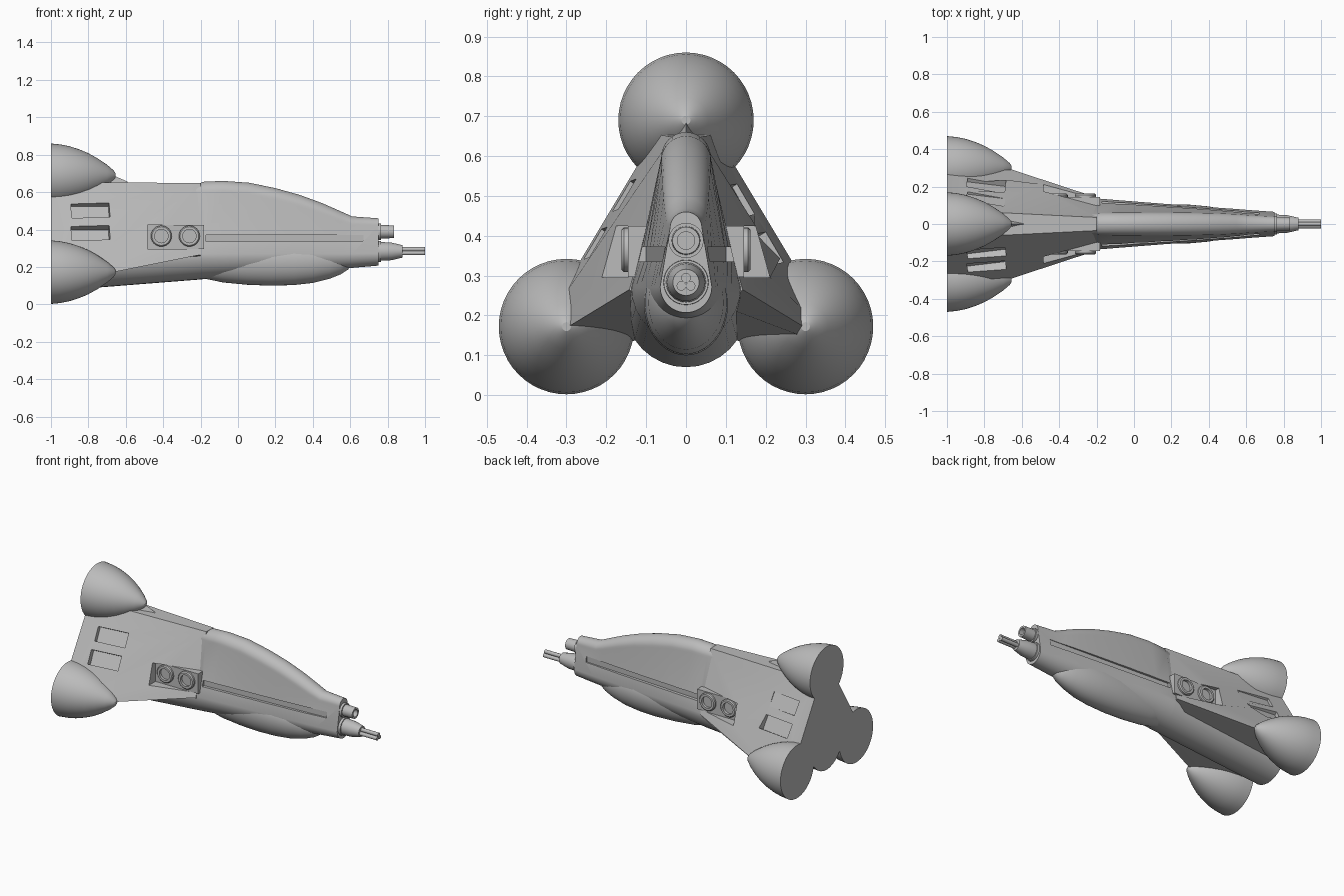
import bpy, bmesh, math
from mathutils import Vector, Matrix

if "Cube" in bpy.data.objects:
    bpy.data.objects.remove(bpy.data.objects["Cube"], do_unlink=True)

GREY = bpy.data.materials.new("plain grey")
GREY.use_nodes = True
GREY.diffuse_color = (0.5, 0.5, 0.5, 1)
GREY.node_tree.nodes["Principled BSDF"].inputs["Base Color"].default_value = (0.5, 0.5, 0.5, 1)


def loft(name, rings, close=False):
    """Skin a list of equal rings of points; cap the ends, or join last to first."""
    bm = bmesh.new()
    loops = [[bm.verts.new(p) for p in ring] for ring in rings]
    pairs = list(zip(loops, loops[1:])) + ([(loops[-1], loops[0])] if close else [])
    for a, b in pairs:
        for i in range(len(a)):
            j = (i + 1) % len(a)
            bm.faces.new((a[i], a[j], b[j], b[i]))
    if not close:
        bm.faces.new(loops[0])
        bm.faces.new(loops[-1])
    bmesh.ops.recalc_face_normals(bm, faces=bm.faces)
    mesh = bpy.data.meshes.new(name)
    bm.to_mesh(mesh)
    bm.free()
    mesh.materials.append(GREY)
    ob = bpy.data.objects.new(name, mesh)
    bpy.context.collection.objects.link(ob)
    return ob


def activate(ob):
    bpy.ops.object.select_all(action='DESELECT')
    ob.select_set(True)
    bpy.context.view_layer.objects.active = ob


def smooth(ob, angle=32):
    activate(ob)
    bpy.ops.object.shade_smooth_by_angle(angle=math.radians(angle))
    return ob


def circle(x, y, z, ry, rz, n):
    return [(x, y + ry * math.cos(t), z + rz * math.sin(t))
            for t in (2 * math.pi * i / n for i in range(n))]


def lathe(name, profile, y, z, n=32, squash=1, close=False):
    """Turn (x, radius) points about a lengthwise axis."""
    return smooth(loft(name, [circle(x, y, z, r, r * squash, n) for x, r in profile], close))


def box(name, centre, size, axes=Matrix.Identity(3)):
    corners = ((-1, -1), (1, -1), (1, 1), (-1, 1))
    rings = [[Vector(centre) + axes @ Vector((sx * size[0], a * size[1], b * size[2])) / 2
              for a, b in corners] for sx in (-1, 1)]
    return loft(name, rings)


def cut(ob, cutters):
    for c in cutters:
        c.hide_render = True
        mod = ob.modifiers.new("cut", 'BOOLEAN')
        mod.operation, mod.solver, mod.object = 'DIFFERENCE', 'EXACT', c
        activate(ob)
        bpy.ops.object.modifier_apply(modifier=mod.name)
        bpy.data.objects.remove(c, do_unlink=True)


def capsule(x, top, rt, zb, rb, n=16):
    """Upright section: small arc on top, larger arc below."""
    ring = []
    for i in range(2 * n + 2):
        upper = i <= n
        t = math.pi * (i if upper else i - 1) / n
        r, z = (rt, top - rt) if upper else (rb, zb)
        ring.append((x, r * math.cos(t), z + r * math.sin(t)))
    return ring


# Fuselage: x, top height, top radius, lower centre height, lower radius
stations = [(-1, .655, .055, .225, .155), (-.2, .648, .055, .27, .137),
            (-.19, .655, .06, .27, .136), (-.08, .66, .062, .27, .127),
            (.06, .65, .063, .27, .116), (.2, .621, .063, .27, .105),
            (.33, .585, .061, .27, .096), (.45, .541, .058, .27, .087),
            (.55, .497, .053, .27, .08), (.61, .47, .048, .27, .075),
            (.75, .46, .04, .272, .065)]
fuselage = loft("fuselage", [capsule(*s) for s in stations])

# Long groove on each flank
grooves = []
for s in (1, -1):
    grooves.append(loft("groove_cutter", [
        [(x, s * a, b) for a, b in ((y, .335), (.2, .335), (.2, .372), (y, .372))]
        for x, y in ((-.17, .1), (.67, .05))]))
cut(fuselage, grooves)
smooth(fuselage)

# Wedge-shaped tail hull joining the three engines
def wedge(x, half):
    return [(x, y, z) for y, z in half] + [(x, -y, z) for y, z in reversed(half)]

hull = loft("tail_hull", [wedge(-1, [(.075, .655), (.405, .105), (.1, .14)]),
                          wedge(-.2, [(.035, .648), (.142, .265), (.1, .22)])])
cutters = []
for s in (1, -1):
    # Slanted vent recesses lying in the hull flank
    normal = Vector((.12, s, .58)).normalized()
    along = Vector((1, -.12 * s, 0)).normalized()
    axes = Matrix((along, normal, along.cross(normal))).transposed()
    for y, z in ((.147, .497), (.213, .373)):
        cutters.append(box("vent_cutter", (-.79, s * y, z), (.205, .05, .088), axes))
    cutters.append(box("pod_cutter", (-.3325, s * .22, .36), (.305, .15, .13)))
cut(hull, cutters)
smooth(hull, 20)

# Side weapon pods with two ringed ports each
for s, side in ((1, "left"), (-1, "right")):
    box(side + "_pod", (-.3325, s * .1, .36), (.303, .09, .128))
    for x, label in ((-.41, "rear"), (-.26, "front")):
        port = lathe(f"{side}_{label}_port",
                     [(-.01, .056), (.012, .056), (.018, .05), (.018, .036), (.004, .036), (-.01, .036)],
                     0, 0, 24, close=True)
        port.matrix_world = Matrix.Translation((x, s * .144, .365)) @ Matrix.Rotation(s * math.pi / 2, 4, 'Z')

# Engine domes
dome = [(-1, .17), (-.95, .165), (-.9, .155), (-.85, .139), (-.8, .118), (-.75, .09),
        (-.7, .056), (-.665, .026), (-.655, .011)]
for name, y, z in (("top_engine", 0, .69), ("left_engine", .3, .172), ("right_engine", -.3, .172)):
    lathe(name, dome, y, z, 48)

# Small fairing ahead of the top engine
loft("engine_fairing", [[(-.68, -.025, .64), (-.68, .025, .64), (-.68, 0, .695)],
                        [(-.59, -.004, .64), (-.59, .004, .64), (-.59, 0, .656)]])

# Belly blister
lathe("belly_blister", [(-.33, .01), (-.25, .052), (-.17, .077), (-.08, .092), (.05, .102),
                        (.18, .106), (.3, .103), (.4, .094), (.49, .076), (.55, .057),
                        (.59, .036), (.61, .01)], 0, .232, 40, 1.25)

# Nose guns: hollow upper barrel, lower collar and three thin barrels
lathe("upper_gun", [(.72, .044), (.765, .044), (.765, .036), (.835, .034), (.835, .022), (.77, .022)], 0, .388)
lathe("lower_collar", [(.72, .058), (.765, .056), (.765, .05), (.82, .047), (.88, .033)], 0, .283)
for k in range(3):
    a = math.radians(90 + 120 * k)
    lathe(f"thin_barrel_{k + 1}", [(.86, .012), (1, .012)],
          .0135 * math.cos(a), .281 + .0135 * math.sin(a), 14)
